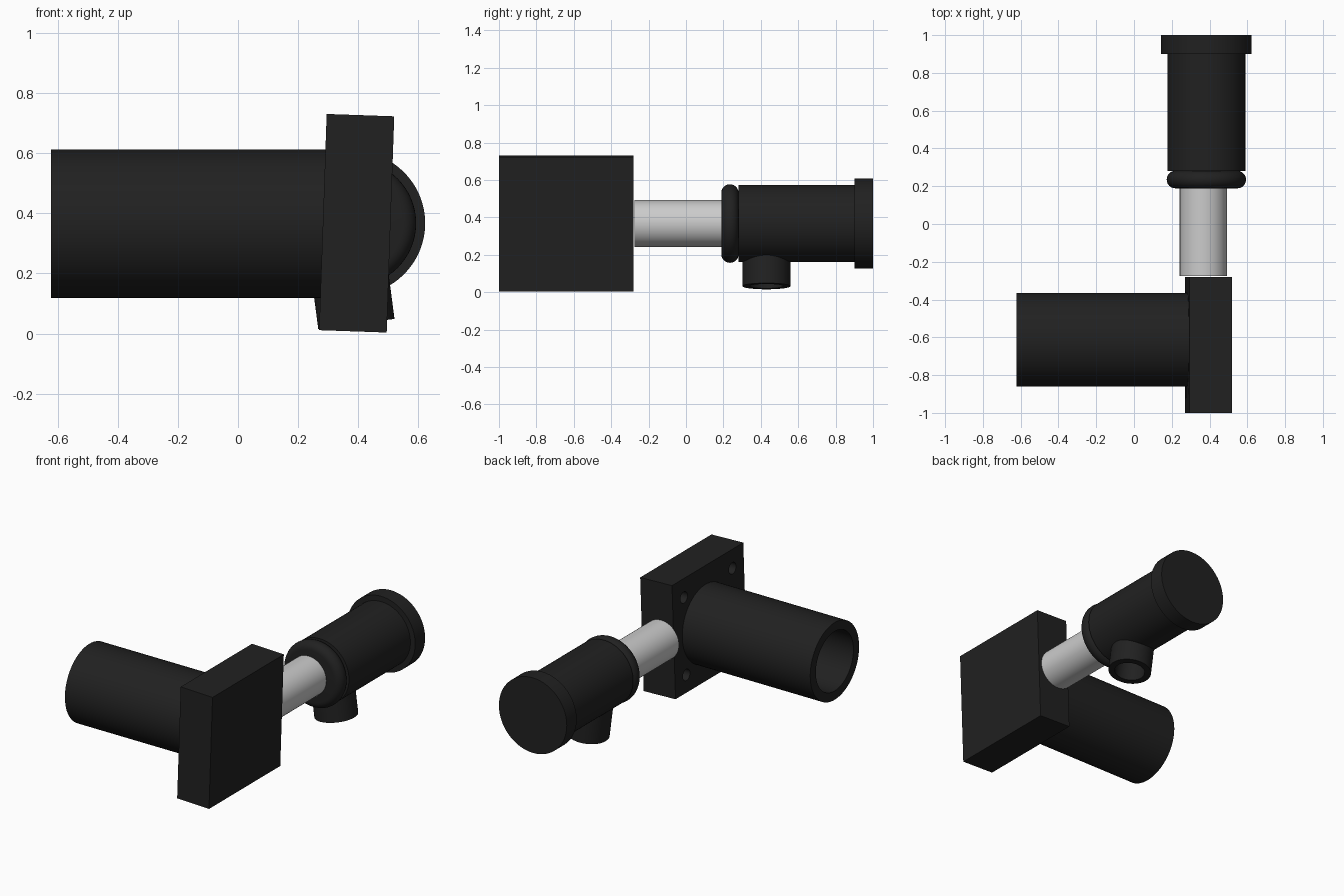
import bpy, bmesh, math
from mathutils import Vector

if "Cube" in bpy.data.objects:
    bpy.data.objects.remove(bpy.data.objects["Cube"])

black = bpy.data.materials.new("black")
black.diffuse_color = (0.015, 0.015, 0.015, 1)
black.use_nodes = True
black.node_tree.nodes["Principled BSDF"].inputs["Base Color"].default_value = black.diffuse_color


def finish(name, bm, mat, loc=(0, 0, 0)):
    bmesh.ops.recalc_face_normals(bm, faces=bm.faces)
    me = bpy.data.meshes.new(name)
    bm.to_mesh(me)
    bm.free()
    ob = bpy.data.objects.new(name, me)
    ob.location = loc
    bpy.context.collection.objects.link(ob)
    if mat:
        me.materials.append(mat)
    return ob


def lathe(name, profile, origin, axis, mat=black, sides=64):
    """Spin (radius, distance) points around an axis; radius 0 closes an end."""
    bm = bmesh.new()
    vs = [bm.verts.new((r, 0, d)) for r, d in profile]
    edges = [bm.edges.new(p) for p in zip(vs, vs[1:])]
    bmesh.ops.spin(bm, geom=vs + edges, cent=(0, 0, 0), axis=(0, 0, 1),
                   angle=math.tau, steps=sides, use_duplicate=False)
    bmesh.ops.remove_doubles(bm, verts=bm.verts, dist=1e-5)
    ob = finish(name, bm, mat, origin)
    ob.rotation_euler = Vector(axis).to_track_quat('Z', 'Y').to_euler()
    bpy.ops.object.select_all(action='DESELECT')
    ob.select_set(True)
    bpy.context.view_layer.objects.active = ob
    bpy.ops.object.shade_smooth_by_angle(angle=math.radians(35))
    return ob


# slightly leaning mounting plate
bm = bmesh.new()
bmesh.ops.create_cube(bm, size=1)
bmesh.ops.scale(bm, vec=(0.225, 0.72, 0.72), verts=bm.verts)
plate = finish("mounting_plate", bm, black, (0.395, -0.64, 0.367))
plate.rotation_euler.y = math.radians(2)

# blind screw holes in the plate corners
for sy in (-1, 1):
    for sz in (-1, 1):
        hole = lathe("hole_cutter", [(0, -0.1), (0.036, -0.1), (0.036, 0.15), (0, 0.15)],
                     (0.285, -0.64 + sy * 0.245, 0.367 + sz * 0.245), (1, 0, 0), sides=24)
        hole.hide_render = True
        hole.hide_set(True)
        cut = plate.modifiers.new("screw_hole", 'BOOLEAN')
        cut.operation = 'DIFFERENCE'
        cut.solver = 'EXACT'
        cut.object = hole

# wide tube, open at its free end
lathe("wide_tube", [(0, 0.90), (0.19, 0.90), (0.19, 0), (0.247, 0), (0.247, 0.93), (0, 0.93)],
      (-0.622, -0.613, 0.366), (1, 0, 0))

# bare metal shaft
lathe("shaft", [(0, 0), (0.125, 0), (0.125, 0.55), (0, 0.55)],
      (0.367, -0.275, 0.367), (0, 1, 0), None)

# cylinder body with rounded collar and end cap
core = (0.383, 0, 0.367)
lathe("cylinder_body", [(0, 0.28), (0.206, 0.28), (0.206, 0.92), (0, 0.92)], core, (0, 1, 0))
collar = [(0.165 + 0.045 * math.cos(a), 0.235 + 0.046 * math.sin(a))
          for a in [math.pi * (i / 12 - 0.5) for i in range(13)]]
lathe("collar", [(0, 0.189)] + collar + [(0, 0.281)], core, (0, 1, 0))
lathe("end_cap", [(0, 0.9), (0.24, 0.9), (0.24, 1.0), (0, 1.0)], core, (0, 1, 0))

# hollow port slanting down from the body
lathe("port", [(0, 0.13), (0.09, 0.13), (0.09, 0), (0.128, 0), (0.128, 0.25), (0, 0.25)],
      (0.394, 0.43, 0.032), (-0.13, 0, 0.99))
